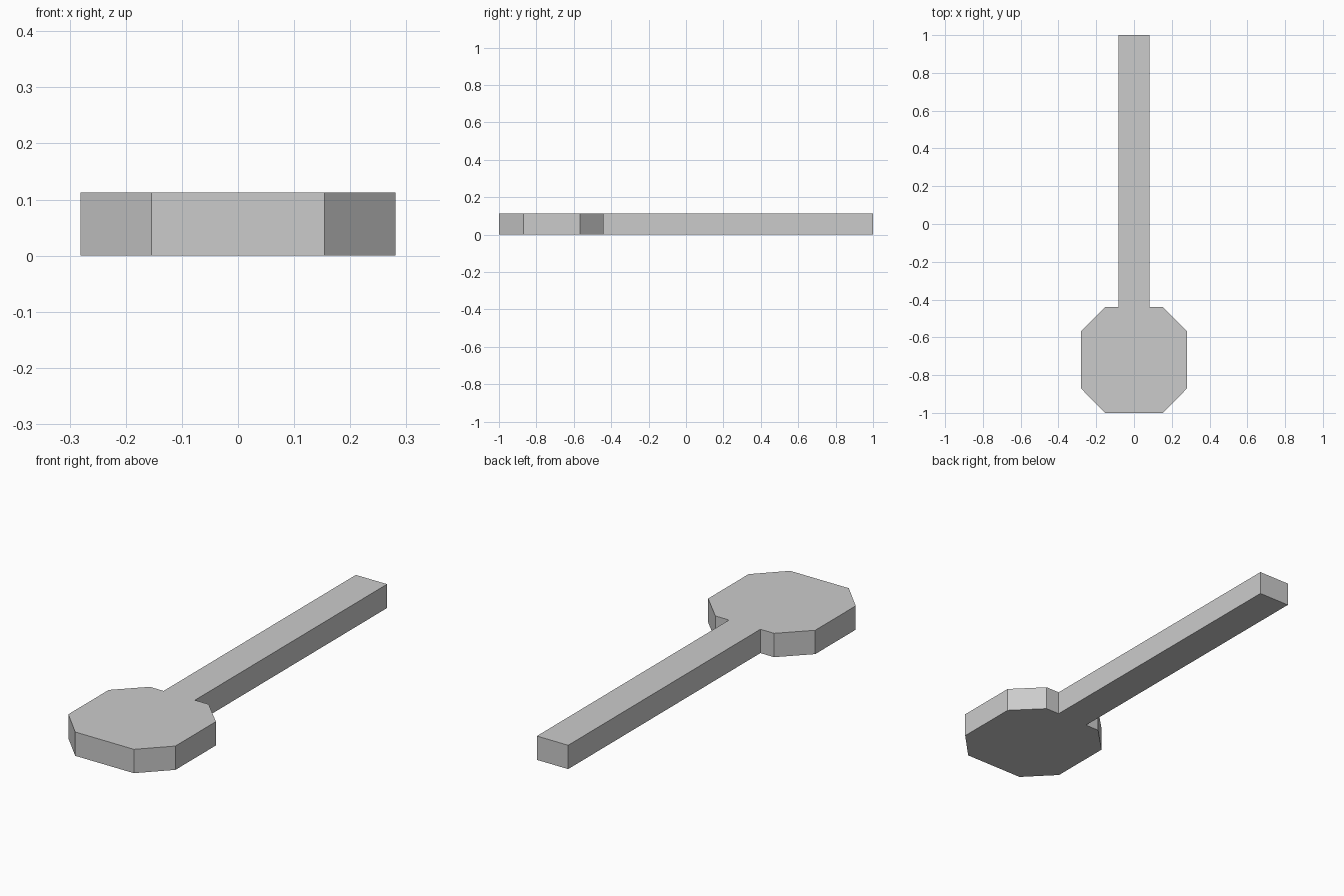
import bpy
import bmesh

cube = bpy.data.objects.get("Cube")
if cube:
    bpy.data.objects.remove(cube, do_unlink=True)

HEIGHT = 0.113

# Single plain grey
grey = bpy.data.materials.new("plain_grey")
grey.use_nodes = True
color = (0.6, 0.6, 0.6, 1.0)
grey.diffuse_color = color
grey.node_tree.nodes["Principled BSDF"].inputs["Base Color"].default_value = color

# Right half of the outline, front to back: octagonal head, then the handle
half = [(0.154, -1.0), (0.281, -0.87), (0.281, -0.567), (0.154, -0.44),
        (0.082, -0.44), (0.082, 1.0)]
outline = half + [(-x, y) for x, y in reversed(half)]

# Extrude the outline into one flat solid
bm = bmesh.new()
base = bm.faces.new([bm.verts.new((x, y, 0)) for x, y in outline])
top = bmesh.ops.extrude_face_region(bm, geom=[base], use_keep_orig=True)
moved = [v for v in top["geom"] if isinstance(v, bmesh.types.BMVert)]
bmesh.ops.translate(bm, verts=moved, vec=(0, 0, HEIGHT))
bmesh.ops.recalc_face_normals(bm, faces=bm.faces)

mesh = bpy.data.meshes.new("paddle")
bm.to_mesh(mesh)
bm.free()
mesh.materials.append(grey)
paddle = bpy.data.objects.new("paddle", mesh)
bpy.context.collection.objects.link(paddle)
